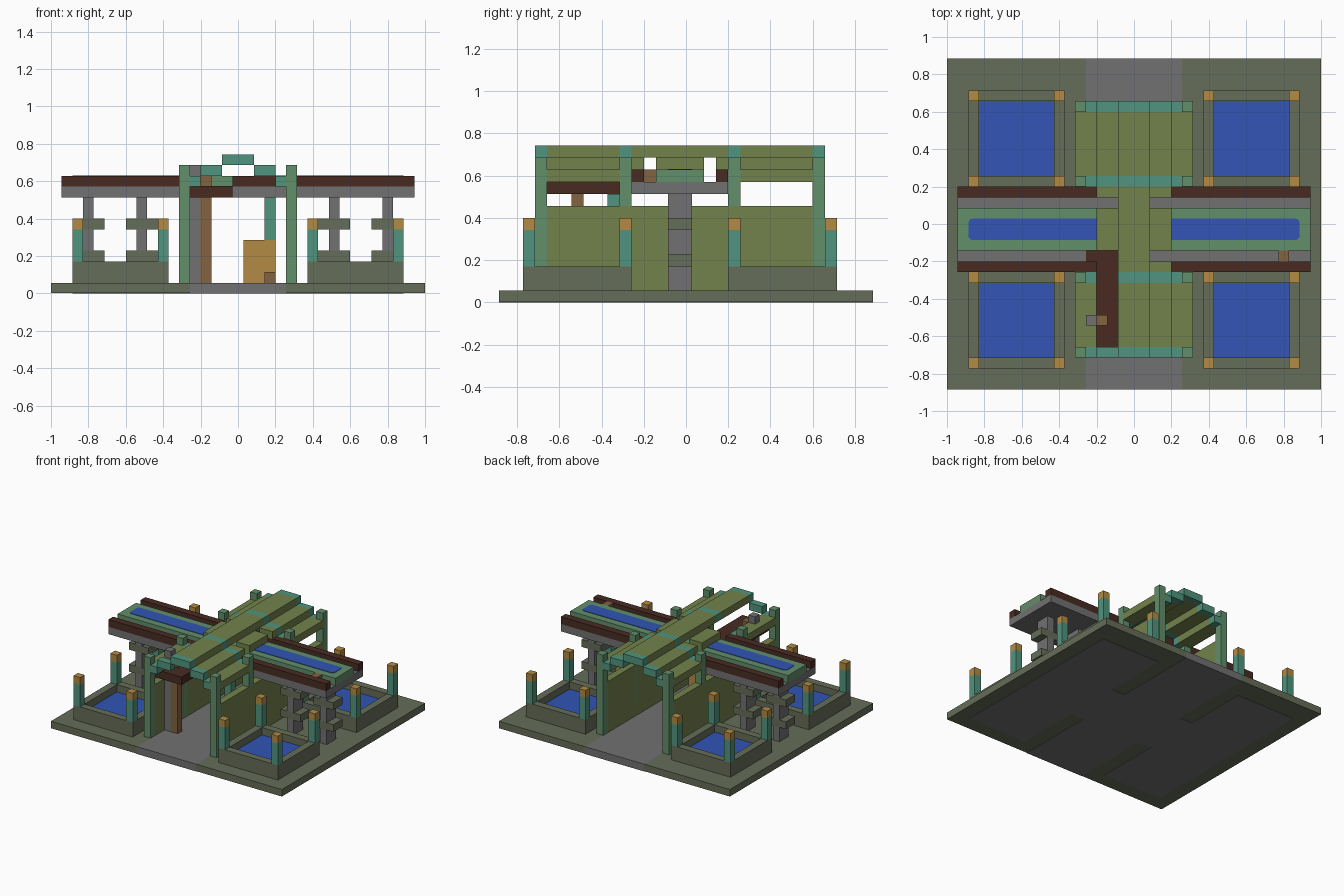
import bpy, bmesh
from mathutils import Vector

cube = bpy.data.objects.get("Cube")
if cube:
    bpy.data.objects.remove(cube)

U = 2 / 35          # edge length of one building block
SIDES = (-1, 1)


def material(name, rgb):
    """Flat material from 0-255 sRGB values."""
    lin = [(c / 255 / 12.92 if c < 11 else ((c / 255 + 0.055) / 1.055) ** 2.4) for c in rgb]
    m = bpy.data.materials.new(name)
    m.use_nodes = True
    m.diffuse_color = (*lin, 1)
    m.node_tree.nodes["Principled BSDF"].inputs["Base Color"].default_value = (*lin, 1)
    return m


MOSS_STONE = material("moss_stone", (102, 109, 88))
GRAY = material("gray_stone", (113, 113, 114))
OLIVE = material("olive_roof", (114, 130, 76))
GREEN = material("green_copper", (98, 142, 106))
TEAL = material("teal_copper", (80, 148, 126))
BROWN = material("dark_brown", (72, 43, 34))
BLUE = material("water_blue", (50, 85, 182))
GOLD = material("gold", (178, 139, 68))
WOOD = material("wood", (131, 99, 64))


def part(name, mat, boxes, round_end=0):
    """One object from boxes given as (x0, x1, y0, y1, z0, z1) in blocks."""
    bm = bmesh.new()
    for x0, x1, y0, y1, z0, z1 in boxes:
        verts = bmesh.ops.create_cube(bm, size=1)["verts"]
        for v in verts:
            v.co = Vector((x0 + (x1 - x0) * (v.co.x + 0.5),
                           y0 + (y1 - y0) * (v.co.y + 0.5),
                           z0 + (z1 - z0) * (v.co.z + 0.5))) * U
    if round_end:
        far = max(abs(v.co.x) for v in bm.verts)
        edges = [e for e in bm.edges
                 if abs(e.verts[0].co.z - e.verts[1].co.z) > 1e-5
                 and abs(e.verts[0].co.x) > far - 1e-4]
        bmesh.ops.bevel(bm, geom=edges, offset=round_end * U, segments=3,
                        profile=0.5, affect='EDGES')
    bmesh.ops.recalc_face_normals(bm, faces=bm.faces)
    mesh = bpy.data.meshes.new(name)
    bm.to_mesh(mesh)
    bm.free()
    mesh.materials.append(mat)
    ob = bpy.data.objects.new(name, mesh)
    bpy.context.collection.objects.link(ob)
    return ob


def span(s, a, b):
    """Interval a..b on the chosen side of the centre plane."""
    return (a, b) if s > 0 else (-b, -a)


# Ground slab with the path through the middle and footings underneath
part("path", GRAY, [(-4.5, 4.5, -15.5, 15.5, 0, 1)])
part("ground", MOSS_STONE, [(*span(s, 4.5, 17.5), -15.5, 15.5, 0.04, 1) for s in SIDES])
part("footings", GRAY, [b for s in SIDES for b in (
    (*span(s, 6.5, 15.5), -13.5, 12.5, 0, 0.04),
    (*span(s, 4.5, 6.5), -4.5, 3.5, 0, 0.04))])

# Four pools with a stone rim and capped corner posts
for s in SIDES:
    for row, y0 in (("front", -13.5), ("back", 3.5)):
        label = row + ("_left" if s > 0 else "_right")
        y1 = y0 + 9
        xa, xb = span(s, 6.5, 15.5)
        part("pool_rim_" + label, MOSS_STONE, [
            (xa, xb, y0, y0 + 1, 1, 3), (xa, xb, y1 - 1, y1, 1, 3),
            (xa, xa + 1, y0 + 1, y1 - 1, 1, 3), (xb - 1, xb, y0 + 1, y1 - 1, 1, 3)])
        part("pool_water_" + label, BLUE, [(xa + 1, xb - 1, y0 + 1, y1 - 1, 1, 2)])
        corners = [(x, x + 1, y, y + 1) for x in (xa, xb - 1) for y in (y0, y1 - 1)]
        part("pool_posts_" + label, TEAL, [(*c, 3, 6) for c in corners])
        part("pool_post_caps_" + label, GOLD, [(*c, 6, 7) for c in corners])

# Raised water channel
part("channel_deck", GRAY, [(-16.5, 16.5, -4.5, 3.5, 9, 10)])
part("channel_trough", GREEN, [(-16.5, 16.5, -2.5, 1.5, 10, 11)])
part("channel_rail_back", BROWN, [(-16.5, 16.5, 2.5, 3.5, 10, 11)])
part("channel_rail_front", BROWN, [(-16.5, -3.5, -4.5, -3.5, 10, 11),
                                   (-0.5, 16.5, -4.5, -3.5, 10, 11)])
part("channel_block", WOOD, [(13.5, 14.5, -3.5, -2.5, 10, 11)])
for s in SIDES:
    part("channel_water", BLUE, [(*span(s, 3.5, 15.5), -1.5, 0.5, 10.9, 11.06)], 0.4)
    for x in (9, 14):
        part("channel_column", GRAY, [(*span(s, x - 0.5, x + 0.5), -1.5, 0.5, z0, z1)
                                      for z0, z1 in ((1, 3), (4, 6), (7, 9))])
        part("column_bands", MOSS_STONE, [(*span(s, x - 1.5, x + 1.5), -1.5, 0.5, z, z + 1)
                                          for z in (3, 6)])

# Side walls of the hall
part("hall_walls", OLIVE, [(*span(s, 4.5, 5.5), -11.5, 10.5, 1, 8) for s in SIDES])

# Four stepped arches on posts; one inner arch has a broken step
for y in (-12.5, -5.5, 3.5, 10.5):
    part("arch_posts", GREEN, [(*span(s, 4.5, 5.5), y, y + 1, 1, 12) for s in SIDES])
    steps = [(-1.5, 1.5, y, y + 1, 12, 13)]
    for s in SIDES:
        steps.append((*span(s, 3.5, 4.5), y, y + 1, 10, 11))
        if not (s < 0 and y == -5.5):
            steps.append((*span(s, 1.5, 3.5), y, y + 1, 11, 12))
    part("arch_steps", TEAL, steps)

# Stepped roof between the arches
bays = {"front": (-11.5, -5.5), "back": (4.5, 10.5)}
part("roof_ridge", OLIVE, [(-1.5, 1.5, *b, 12, 13)
                           for b in (*bays.values(), (-4.5, 3.5))])
part("roof_eaves", OLIVE, [(*span(s, 3.5, 5.5), *b, 10, 11)
                           for s in SIDES for b in bays.values()])
slopes = []
for s in SIDES:
    x = span(s, 1.5, 3.5)
    strips = [bays["back"], (2.5, 3.5), (-2.5, 1.5)]
    if s > 0:
        strips += [bays["front"], (-4.5, -3.5)]
    slopes += [(*x, *b, 11, 12) for b in strips]
part("roof_slopes", OLIVE, slopes)

# Fallen roof beam and its props
part("fallen_beam", BROWN, [(-4.5, -0.5, -11.5, -2.5, 8.97, 10.06)])
part("wood_prop", WOOD, [(-3.5, -2.5, -9.5, -8.5, 1, 11)])
part("stone_prop", GRAY, [(-4.5, -3.5, -9.5, -8.5, 1, 12)])

# Pedestal with a pillar and a small step inside the hall
part("pedestal", GOLD, [(0.5, 3.5, -6.5, -5.5, 1, 5)])
part("pedestal_pillar", TEAL, [(2.5, 3.5, -6.5, -5.5, 5, 9)])
part("pedestal_step", WOOD, [(2.5, 3.5, -7.5, -6.5, 1, 2)])
